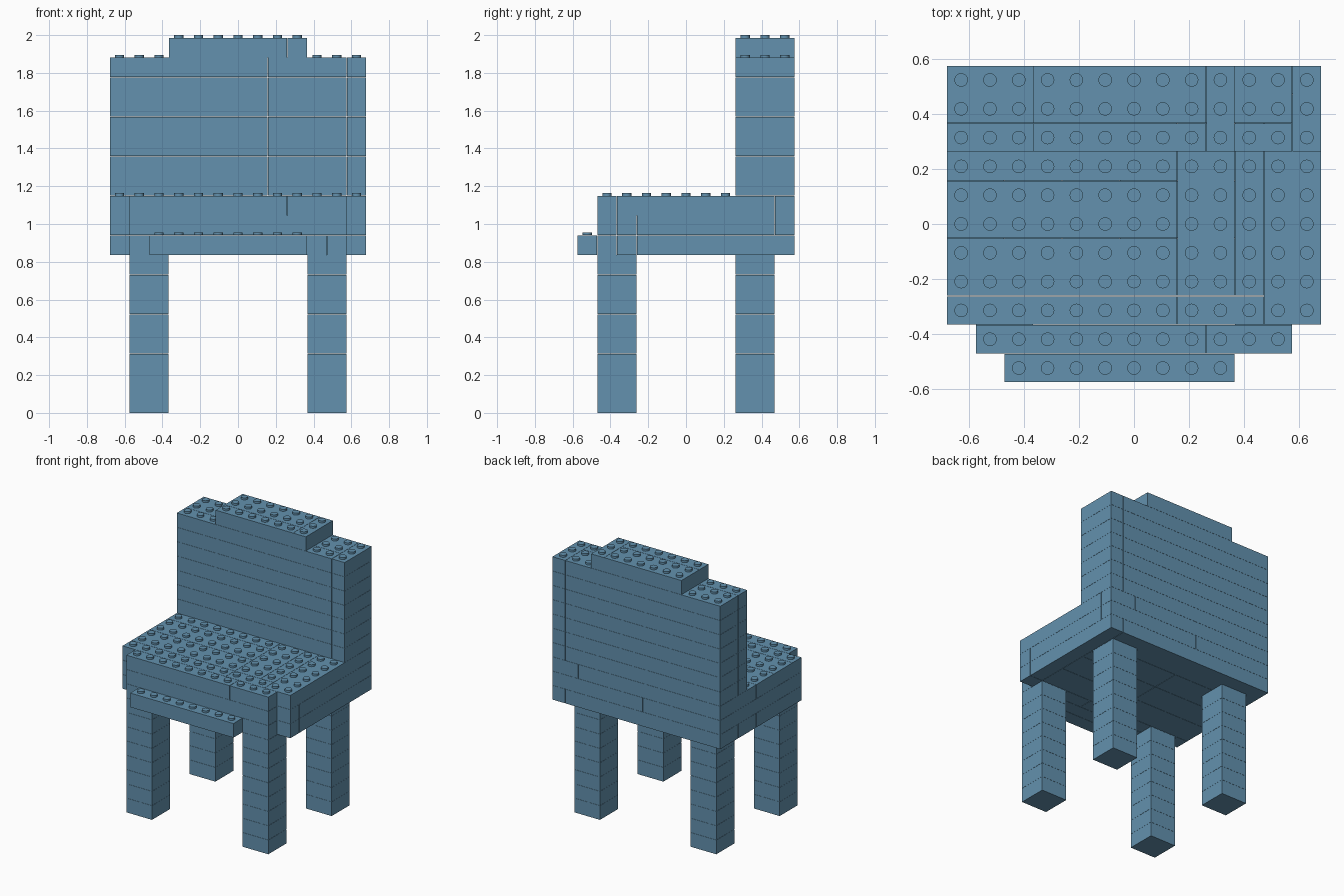
import bpy, bmesh, math
from mathutils import Matrix

default = bpy.data.objects.get("Cube")
if default:
    bpy.data.objects.remove(default, do_unlink=True)

PITCH = 0.1045           # width, depth and height of one brick unit
COLS, ROWS = 13, 11      # footprint in units
STUD_R, STUD_H = 0.0245, 0.0145
GAP = 0.001              # half of the seam between bricks

blue = bpy.data.materials.new("slate_blue")
blue.use_nodes = True
color = (0.125, 0.285, 0.425, 1)
blue.diffuse_color = color
bsdf = blue.node_tree.nodes["Principled BSDF"]
bsdf.inputs["Base Color"].default_value = color

bricks = []              # (name, layer, x start, x end, y start, y end)


def course(name, layer, y0, y1, cuts):
    """A strip of bricks along x, split at each cut."""
    for x0, x1 in zip(cuts, cuts[1:]):
        bricks.append((name, layer, x0, x1, y0, y1))


# Four legs of stacked square bricks
for y, depth in ((1, "front"), (8, "back")):
    for x, side in ((1, "right"), (10, "left")):
        for layer in range(8):
            course(f"{depth}_{side}_leg", layer, y, y + 2, (x, x + 2))

# Seat, lowest layer with the front lip
course("front_lip", 8, 0, 1, (2, 10))
course("seat_base_front", 8, 1, 2, (1, 11, 12))
course("seat_base", 8, 2, 3, (0, 8, 13))
for y in (3, 5, 7):
    course("seat_base", 8, y, y + 2, (0, 6, 12))
course("seat_base", 8, 9, 11, (0, 12))
course("seat_base_side", 8, 3, 11, (12, 13))

# Seat, middle layer
course("seat_middle_front", 9, 1, 2, (1, 12))
course("seat_middle", 9, 2, 3, (0, 13))
course("seat_middle", 9, 3, 10, (0, 2, 4, 6, 8, 10, 12, 13))
course("seat_middle_back", 9, 10, 11, (0, 4, 6, 13))

# Seat, top layer
course("seat_top_front", 10, 1, 2, (1, 9, 12))
course("seat_top", 10, 2, 3, (0, 8, 11))
for y0, y1 in ((3, 5), (5, 7), (7, 10)):
    course("seat_top", 10, y0, y1, (0, 8))
course("seat_top", 10, 3, 10, (8, 10, 11))
course("seat_top_side", 10, 2, 10, (11, 13))
course("seat_top_back", 10, 10, 11, (0, 11, 13))

# Backrest
for layer in range(11, 18):
    course("backrest_front", layer, 8, 9, (0, 8, 12))
    course("backrest_rear", layer, 9, 11, (0, 8, 12))
    course("backrest_side", layer, 8, 11, (12, 13))

# Raised crest on the backrest
course("crest_front", 18, 8, 9, (3, 9))
course("crest_rear", 18, 9, 11, (3, 9))
course("crest_side", 18, 8, 11, (9, 10))

filled = {(x, y, layer) for _, layer, x0, x1, y0, y1 in bricks
          for x in range(x0, x1) for y in range(y0, y1)}


def build_brick(name, layer, x0, x1, y0, y1):
    bm = bmesh.new()
    size = [(x1 - x0) * PITCH - 2 * GAP, (y1 - y0) * PITCH - 2 * GAP,
            PITCH - GAP]
    center = [((x0 + x1) / 2 - COLS / 2) * PITCH,
              ((y0 + y1) / 2 - ROWS / 2) * PITCH,
              layer * PITCH + PITCH / 2]
    body = Matrix.Translation(center) @ Matrix.Diagonal(size + [1])
    bmesh.ops.create_cube(bm, size=1, matrix=body)
    # Studs only where nothing sits above
    for x in range(x0, x1):
        for y in range(y0, y1):
            if (x, y, layer + 1) in filled:
                continue
            spot = ((x + 0.5 - COLS / 2) * PITCH,
                    (y + 0.5 - ROWS / 2) * PITCH,
                    (layer + 1) * PITCH + STUD_H / 2)
            bmesh.ops.create_cone(bm, cap_ends=True, segments=20,
                                  radius1=STUD_R, radius2=STUD_R,
                                  depth=STUD_H,
                                  matrix=Matrix.Translation(spot))
    # Smooth stud walls, sharp rims
    for face in bm.faces:
        face.smooth = True
    for edge in bm.edges:
        edge.smooth = edge.calc_face_angle(0) < math.radians(30)
    mesh = bpy.data.meshes.new(name)
    bm.to_mesh(mesh)
    bm.free()
    mesh.materials.append(blue)
    bpy.context.collection.objects.link(bpy.data.objects.new(name, mesh))


for brick in bricks:
    build_brick(*brick)
